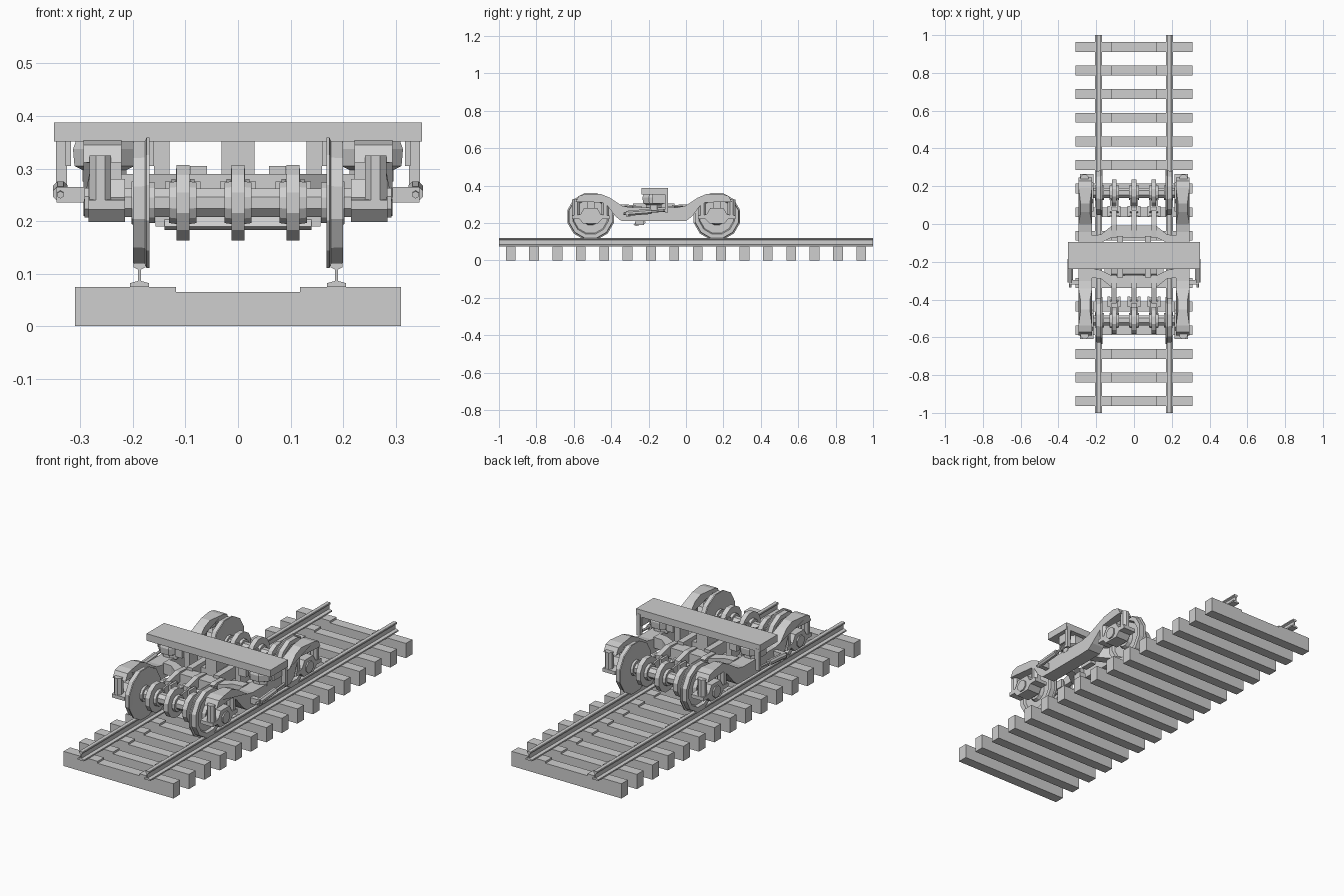
import bpy, bmesh, math
from mathutils import Vector

if "Cube" in bpy.data.objects:
    bpy.data.objects.remove(bpy.data.objects["Cube"])

grey = bpy.data.materials.new("plain grey")
grey.diffuse_color = (0.62, 0.62, 0.62, 1)
grey.use_nodes = True
grey.node_tree.nodes["Principled BSDF"].inputs["Base Color"].default_value = grey.diffuse_color

CY = -0.1725            # bogie centre along the track
AXLE_Z = 0.235
AXLES = (CY - 0.3375, CY + 0.3375)


def finish(name, bm):
    bmesh.ops.recalc_face_normals(bm, faces=bm.faces)
    me = bpy.data.meshes.new(name)
    bm.to_mesh(me)
    bm.free()
    me.materials.append(grey)
    ob = bpy.data.objects.new(name, me)
    bpy.context.collection.objects.link(ob)
    return ob


def prism(name, pts, axis, a, b):
    """Extrude a 2D profile along an axis: x uses (y,z), y uses (x,z), z uses (x,y)."""
    def place(p, t):
        return {'x': (t, p[0], p[1]), 'y': (p[0], t, p[1]), 'z': (p[0], p[1], t)}[axis]
    bm = bmesh.new()
    lo = [bm.verts.new(place(p, a)) for p in pts]
    hi = [bm.verts.new(place(p, b)) for p in pts]
    bm.faces.new(lo)
    bm.faces.new(hi)
    for i in range(len(pts)):
        j = (i + 1) % len(pts)
        bm.faces.new((lo[i], lo[j], hi[j], hi[i]))
    return finish(name, bm)


def box(name, x0, x1, y0, y1, z0, z1):
    return prism(name, [(x0, y0), (x1, y0), (x1, y1), (x0, y1)], 'z', z0, z1)


def lathe(name, start, direction, prof, n):
    """Spin (distance, radius) pairs around a line, with a flat side at the bottom."""
    o, d = Vector(start), Vector(direction).normalized()
    u = d.cross(Vector((0, 0, 1)) if abs(d.z) < 0.9 else Vector((0, 1, 0))).normalized()
    v = d.cross(u)
    bm = bmesh.new()
    rings = []
    for t, r in prof:
        ang = [2 * math.pi * (i + 0.5) / n for i in range(n)]
        rings.append([bm.verts.new(o + d * t + (u * math.cos(a) + v * math.sin(a)) * r) for a in ang])
    for p, q in zip(rings, rings[1:]):
        for i in range(n):
            j = (i + 1) % n
            bm.faces.new((p[i], p[j], q[j], q[i]))
    bm.faces.new(rings[0])
    bm.faces.new(rings[-1])
    return finish(name, bm)


def rod(name, a, b, r, n=8):
    d = Vector(b) - Vector(a)
    return lathe(name, a, d, [(0, r), (d.length, r)], n)


# Sleepers with lowered middles
sleeper = [(-.31, 0), (.31, 0), (.31, .075), (.118, .075), (.118, .065),
           (-.118, .065), (-.118, .075), (-.31, .075)]
for i in range(16):
    y = -0.9375 + 0.125 * i
    prism("sleeper", sleeper, 'y', y - .026, y + .026)

# Rails
half = [(.018, .075), (.018, .082), (.003, .086), (.003, .108), (.011, .112), (.011, .118), (.009, .12)]
section = half + [(-x, z) for x, z in reversed(half)]
for s in (-1, 1):
    prism("rail", [(x + s * .1875, z) for x, z in section], 'y', -1, 1)

# Wheelsets: wheels, axle, brake discs, calipers
wheel = [(.158, .04), (.17, .04), (.172, .095), (.168, .129), (.174, .129), (.177, .1215),
         (.2, .12), (.2, .098), (.186, .092), (.186, .048), (.203, .042), (.203, .03)]
for y in AXLES:
    rod("axle", (-.28, y, AXLE_Z), (.28, y, AXLE_Z), .029, 8)
    for s in (-1, 1):
        lathe("wheel", (0, y, AXLE_Z), (s, 0, 0), wheel, 12)
    k = 1 if y < CY else -1          # direction toward bogie centre
    for x in (-.105, 0, .105):
        lathe("brake_disc", (x, y, AXLE_Z), (1, 0, 0),
              [(-.026, .04), (-.0125, .042), (-.0125, .074), (.0125, .074), (.0125, .042), (.026, .04)], 12)
        for s in (-1, 1):
            # brake pads and the caliper levers
            pad = [(y + k * .03, .215), (y + k * .1, .225), (y + k * .12, .25), (y + k * .1, .28), (y + k * .03, .27)]
            prism("brake_pad", pad, 'x', x + s * .014, x + s * .022)
            xs = sorted((x + s * .022, x + s * .034))
            ys = sorted((y + k * .07, y + k * .125))
            box("caliper_lever", *xs, *ys, .232, .275)
        ys = sorted((y + k * .095, y + k * .12))
        box("caliper_yoke", x - .034, x + .034, *ys, .24, .268)
        arm = [(y + k * .09, .245), (y + k * .24, .25), (y + k * .24, .295), (y + k * .17, .3), (y + k * .09, .28)]
        prism("caliper_arm", arm, 'x', x - .013, x + .013)

# Side frames: raised ends, dropped middle
fh = [(.418, .312), (.40, .345), (.365, .354), (.28, .354), (.235, .335), (.17, .292), (.13, .284)]
fl = [(.12, .21), (.175, .212), (.205, .235), (.25, .295), (.275, .31), (.39, .312)]
outer = [(-d, z) for d, z in fh] + [(d, z) for d, z in reversed(fh)]
lower = [(d, z) for d, z in reversed(fl)] + [(-d, z) for d, z in fl]
frame = [(CY + d, z) for d, z in outer + lower]
for s in (-1, 1):
    ob = prism("side_frame", frame, 'x', s * .222, s * .294)
    for v in ob.data.vertices:       # waist between the wide ends and the middle
        d = abs(v.co.y - CY)
        if .22 < d < .30:
            v.co.x = s * (.258 + (.024 if abs(v.co.x) > .258 else -.024))

    for y in AXLES:
        # Axle box with wings carrying two coil springs
        prof = [(-.04, .198), (.04, .198), (.062, .222), (.1, .222), (.1, .24), (.055, .245),
                (.035, .28), (-.035, .28), (-.055, .245), (-.1, .24), (-.1, .222), (-.062, .222)]
        prism("axle_box", [(y + a, z) for a, z in prof], 'x', s * .215, s * .285)
        rod("axle_cap", (s * .28, y, AXLE_Z), (s * .292, y, AXLE_Z), .03, 8)
        for d in (-.078, .078):
            rod("coil_spring", (s * .262, y + d, .235), (s * .262, y + d, .325), .022, 8)
        box("frame_stop", *sorted((s * .222, s * .245)), y - .02, y + .02, .27, .33)

    # Air spring and its seat
    lathe("air_spring", (s * .254, CY, .275), (0, 0, 1),
          [(0, .045), (.022, .045), (.03, .062), (.062, .065), (.08, .058)], 8)

    # Yaw damper with frame arm and hanging bracket
    rod("damper_rod", (s * .338, -.335, .25), (s * .338, -.1, .268), .007, 6)
    rod("damper_body", (s * .338, -.31, .252), (s * .338, -.185, .262), .015, 8)
    box("damper_arm", *sorted((s * .285, s * .345)), -.32, -.296, .235, .265)
    box("damper_bracket", *sorted((s * .325, s * .346)), -.112, -.095, .255, .365)
    box("damper_gusset", *sorted((s * .318, s * .328)), -.18, -.1, .305, .355)

    # Inner bump stops under the bolster
    box("bump_stop", *sorted((s * .13, s * .16)), CY - .035, CY + .035, .25, .355)
    box("bolster_rib", *sorted((s * .16, s * .2)), CY - .05, CY + .05, .305, .355)

# Arched cross beams joining the side frames
beam = [(.225, .065), (.18, .07), (.11, .105), (.04, .098), (-.04, .098), (-.11, .105), (-.18, .07), (-.225, .065)]
edge = [(-.225, .112), (-.175, .117), (-.115, .165), (.115, .165), (.175, .117), (.225, .112)]
for k in (-1, 1):
    prism("cross_beam", [(x, CY + k * y) for x, y in beam + edge], 'z', .235, .29)

# Links between the cross beams, around the centre pivot
for s in (-1, 1):
    box("centre_link", s * .075 - .016, s * .075 + .016, CY - .11, CY + .11, .245, .305)
box("pivot_block", -.075, .075, CY - .04, CY + .04, .235, .285)
box("centre_pivot", -.031, .031, CY - .045, CY + .045, .27, .355)

# Low tilted brake beam
prism("brake_beam", [(-.28, .19), (-.265, .183), (-.215, .2), (-.22, .216), (-.265, .21)], 'x', -.14, .14)
for s in (-1, 1):
    box("brake_beam_end", *sorted((s * .12, s * .157)), -.27, -.225, .19, .24)

# Bolster on top
box("bolster", -.35, .35, CY - .066, CY + .076, .352, .388)
